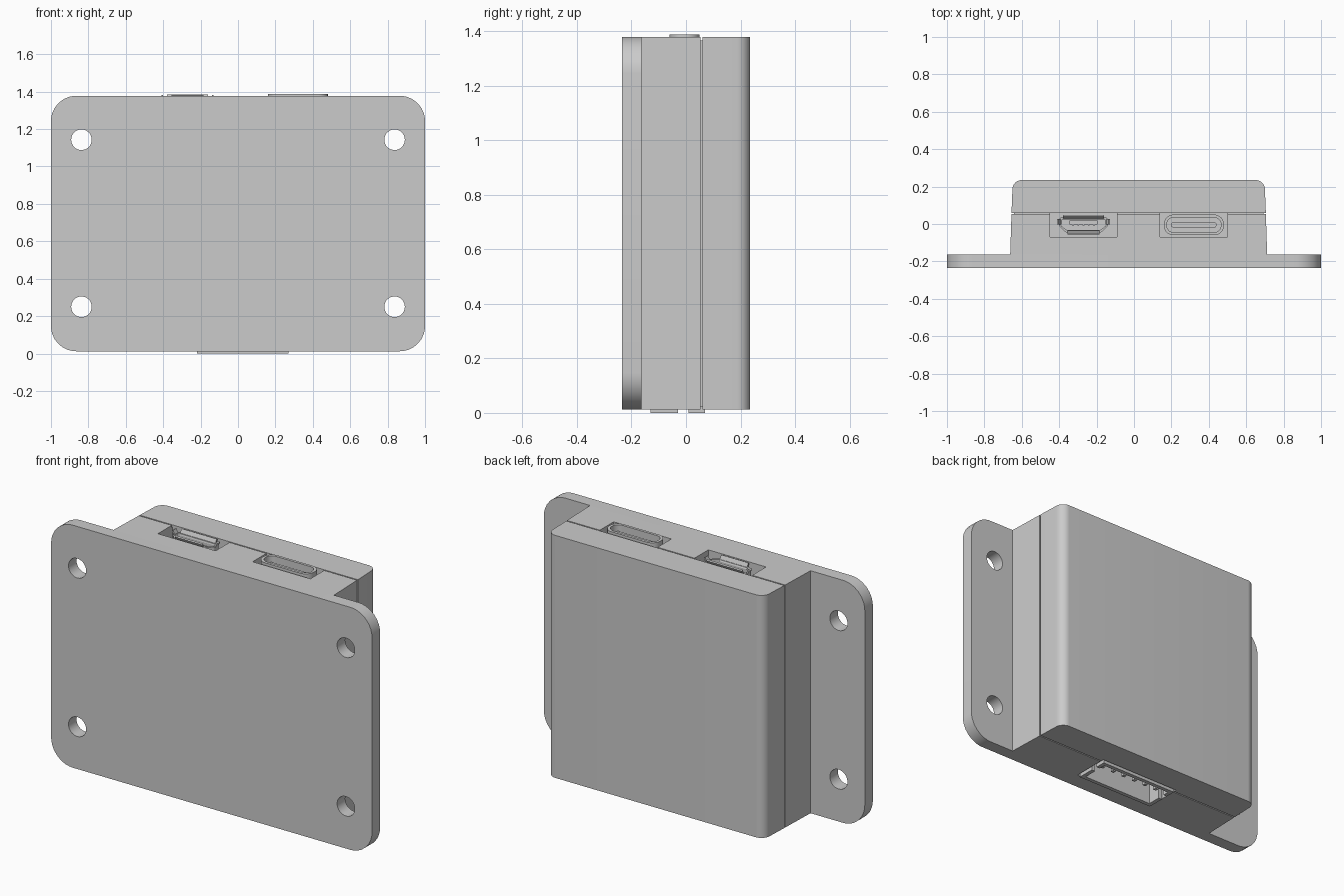
import bpy, bmesh, math
from mathutils import Vector, Matrix

cube = bpy.data.objects.get("Cube")
if cube:
    bpy.data.objects.remove(cube, do_unlink=True)

grey = bpy.data.materials.new("plain grey")
grey.use_nodes = True
COLOR = (0.6, 0.6, 0.6, 1)
grey.diffuse_color = COLOR
grey.node_tree.nodes["Principled BSDF"].inputs["Base Color"].default_value = COLOR

Z0, Z1 = 0.012, 1.378     # ends of the case
CX = 0.025                # middle of the raised housing


def fillet(corners, radii, steps=8):
    """Closed 2D outline with each corner rounded by its own radius."""
    pts, n = [], len(corners)
    for i, r in enumerate(radii):
        p = Vector(corners[i])
        a = (Vector(corners[i - 1]) - p).normalized()
        b = (Vector(corners[(i + 1) % n]) - p).normalized()
        if not r:
            pts.append(p)
            continue
        half = a.angle(b) / 2
        c = p + (a + b).normalized() * r / math.sin(half)
        t = r / math.tan(half)
        u, v = p + a * t - c, p + b * t - c
        pts += [c + u.lerp(v, k / steps).normalized() * r for k in range(steps + 1)]
    return pts


def rect(cx, cy, w, h, r=0):
    x, y = w / 2, h / 2
    return fillet([(cx - x, cy - y), (cx + x, cy - y), (cx + x, cy + y), (cx - x, cy + y)], [r] * 4)


def circle(cx, cy, r, n=32):
    return [Vector((cx + r * math.cos(math.tau * k / n), cy + r * math.sin(math.tau * k / n))) for k in range(n)]


def smooth(ob):
    ob.data.shade_smooth()
    ob.data.set_sharp_from_angle(angle=math.radians(30))


def prism(name, outline, a, b, axis="z", inner=None):
    """Extrude an outline from a to b; with an inner outline it is a tube."""
    bm = bmesh.new()

    def loop(pts, h):
        return [bm.verts.new((p.x, p.y, h) if axis == "z" else (p.x, h, p.y)) for p in pts]

    def bridge(l1, l2):
        for i in range(len(l1)):
            bm.faces.new((l1[i - 1], l1[i], l2[i], l2[i - 1]))

    lo, hi = loop(outline, a), loop(outline, b)
    bridge(lo, hi)
    if inner:
        ilo, ihi = loop(inner, a), loop(inner, b)
        bridge(ilo, ihi)
        bridge(lo, ilo)
        bridge(hi, ihi)
    else:
        bm.faces.new(lo)
        bm.faces.new(hi)
    bmesh.ops.recalc_face_normals(bm, faces=bm.faces)
    me = bpy.data.meshes.new(name)
    bm.to_mesh(me)
    bm.free()
    me.materials.append(grey)
    ob = bpy.data.objects.new(name, me)
    bpy.context.collection.objects.link(ob)
    smooth(ob)
    return ob


def cut(ob, cutters):
    for c in cutters:
        m = ob.modifiers.new("cut", "BOOLEAN")
        m.operation, m.solver, m.object = "DIFFERENCE", "EXACT", c
        bpy.context.view_layer.objects.active = ob
        bpy.ops.object.modifier_apply(modifier=m.name)
    smooth(ob)


def drop(objects):
    for ob in objects:
        bpy.data.objects.remove(ob, do_unlink=True)


# Mounting plate with four screw holes
mid = (Z0 + Z1) / 2
plate = prism("mounting_plate", rect(0, mid, 2, Z1 - Z0, 0.135), -0.235, -0.163, "y")
holes = [prism("hole_cutter", circle(sx * 0.837, z, 0.055), -0.3, 0, "y")
         for sx in (-1, 1) for z in (0.25, 1.143)]
cut(plate, holes)
drop(holes)


# Housing: tapered base, recessed seam and rounded cover
def taper(w0, w1, y0, y1, r=0):
    return fillet([(CX - w0, y0), (CX + w0, y0), (CX + w1, y1), (CX - w1, y1)], [0, 0, r, r])


base = prism("housing_base", taper(0.687, 0.68, -0.163, 0.053), Z0, Z1)
seam = prism("housing_seam", taper(0.667, 0.667, 0.053, 0.06), Z0 + 0.012, Z1 - 0.012)
cover = prism("housing_cover", taper(0.68, 0.673, 0.06, 0.235, 0.05), Z0, Z1)

# Port openings
USB_Y = -0.005
pockets = [
    prism("pocket_cutter", rect(-0.27, USB_Y, 0.36, 0.13), Z1 - 0.12, Z1 + 0.1),
    prism("pocket_cutter", rect(0.32, USB_Y, 0.36, 0.13), Z1 - 0.12, Z1 + 0.1),
    prism("pocket_cutter", rect(CX, -0.03, 0.51, 0.215), -0.1, Z0 + 0.2),
]
for part in (base, seam, cover):
    cut(part, pockets)
drop(pockets)

# Wide oval socket on the top
PORT_Z = Z1 - 0.13
prism("oval_socket_shell", rect(0.32, USB_Y, 0.32, 0.11, 0.05), PORT_Z, 1.387,
      inner=rect(0.32, USB_Y, 0.29, 0.08, 0.037))
prism("oval_socket_tongue", rect(0.32, USB_Y, 0.24, 0.026, 0.008), PORT_Z, Z1 - 0.015)


# Small trapezoid socket on the top, with flared lips
def trapezoid(s):
    return fillet([(-0.27 - 0.095 + s, -0.045 + s), (-0.27 + 0.095 - s, -0.045 + s),
                   (-0.27 + 0.13 - s, -0.01), (-0.27 + 0.13 - s, 0.035 - s),
                   (-0.27 - 0.13 + s, 0.035 - s), (-0.27 - 0.13 + s, -0.01)], [0.012] * 6, 4)


prism("small_socket_shell", trapezoid(0), PORT_Z, Z1 - 0.015, inner=trapezoid(0.01))
prism("small_socket_tongue", rect(-0.27, 0.008, 0.15, 0.022), PORT_Z, Z1 - 0.04)
for i in range(5):
    prism("small_socket_contact", rect(-0.27 + (i - 2) * 0.028, -0.005, 0.01, 0.008), PORT_Z, Z1 - 0.045)


def lip(name, w, pivot, angle, axis):
    ob = prism(name, rect(0, 0, *w), -0.01, 0.025)
    ob.data.transform(Matrix.Translation(pivot) @ Matrix.Rotation(angle, 4, axis))


LIP_Z = Z1 - 0.018
lip("socket_lip_back", (0.22, 0.009), (-0.27, 0.032, LIP_Z), -0.45, "X")
lip("socket_lip_front", (0.17, 0.009), (-0.27, -0.041, LIP_Z), 0.45, "X")
for s, side in ((1, "left"), (-1, "right")):
    lip("socket_lip_" + side, (0.009, 0.03), (-0.27 + s * 0.126, 0.012, LIP_Z), s * 0.45, "Y")

# Pin header on the underside: tube with notched end walls, floor and pins
header = prism("header_shell", rect(CX, -0.03, 0.49, 0.2), 0, 0.2,
               inner=rect(CX, -0.03, 0.445, 0.155))
notch = prism("notch_cutter", rect(CX, -0.01, 0.6, 0.04), -0.1, 0.07)
cut(header, [notch])
drop([notch])
prism("header_floor", rect(CX, -0.03, 0.46, 0.17), 0.15, 0.2)
for i in range(6):
    prism("header_pin", rect(CX + (i - 2.5) * 0.074, -0.01, 0.019, 0.019), 0.03, 0.16)
